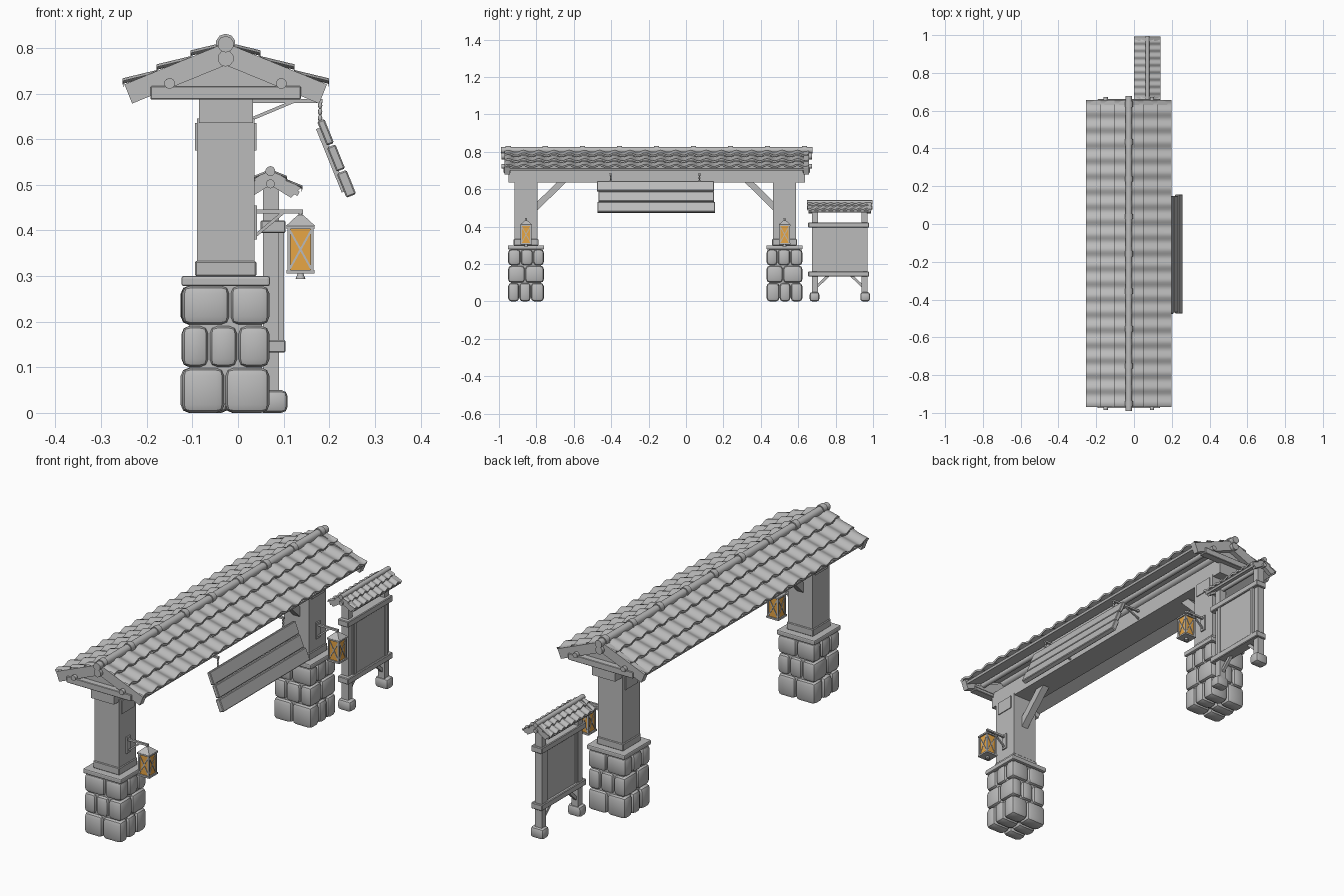
import bpy, bmesh, math, random
from mathutils import Vector, Matrix

random.seed(4)
cube = bpy.data.objects.get("Cube")
if cube:
    bpy.data.objects.remove(cube, do_unlink=True)


def material(name, rgb):
    m = bpy.data.materials.new(name)
    m.use_nodes = True
    m.diffuse_color = (*rgb, 1)
    m.node_tree.nodes["Principled BSDF"].inputs["Base Color"].default_value = (*rgb, 1)
    return m


GREY = material("plain grey", (0.5, 0.5, 0.5))
GLOW = material("amber glass", (0.8, 0.38, 0.06))


def finish(name, bm, mat=GREY, smooth=None):
    bmesh.ops.recalc_face_normals(bm, faces=bm.faces)
    me = bpy.data.meshes.new(name)
    bm.to_mesh(me)
    bm.free()
    me.materials.append(mat)
    if smooth:
        me.shade_smooth()
        me.set_sharp_from_angle(angle=math.radians(smooth))
    ob = bpy.data.objects.new(name, me)
    bpy.context.collection.objects.link(ob)
    return ob


def box(name, centre, size, bevel=0.0, mat=GREY, seg=1, turn=0.0, smooth=None):
    bm = bmesh.new()
    bmesh.ops.create_cube(bm, size=1, matrix=Matrix.Diagonal((*size, 1)))
    if bevel:
        bmesh.ops.bevel(bm, geom=bm.edges[:], offset=bevel, segments=seg,
                        profile=0.5, affect='EDGES')
    ob = finish(name, bm, mat, smooth)
    ob.location = centre
    ob.rotation_euler.y = turn
    return ob


def span(name, x, y, z, **kw):
    """Box given by its two limits on each axis."""
    lim = (x, y, z)
    return box(name, [(a + b) / 2 for a, b in lim], [b - a for a, b in lim], **kw)


def rod(name, a, b, r, sides=8, r2=None):
    a, b = Vector(a), Vector(b)
    d = b - a
    bm = bmesh.new()
    bmesh.ops.create_cone(bm, cap_ends=True, segments=sides, radius1=r,
                          radius2=r if r2 is None else r2, depth=d.length)
    if sides == 4:
        bmesh.ops.rotate(bm, verts=bm.verts, matrix=Matrix.Rotation(math.pi / 4, 3, 'Z'))
    ob = finish(name, bm, smooth=50 if sides > 5 else None)
    ob.location = (a + b) / 2
    ob.rotation_euler = d.to_track_quat('Z', 'Y').to_euler()
    return ob


def prism(name, profile, y0, y1):
    """Outline in x and z, pulled along y."""
    bm = bmesh.new()
    f = bm.faces.new([bm.verts.new((x, y0, z)) for x, z in profile])
    out = bmesh.ops.extrude_face_region(bm, geom=[f])
    bmesh.ops.translate(bm, vec=(0, y1 - y0, 0),
                        verts=[v for v in out["geom"] if isinstance(v, bmesh.types.BMVert)])
    return finish(name, bm)


def chevron(name, cx, apex, slope, half, dx, dz, y0, y1):
    low = apex - slope * half
    prism(name, [(cx - half, low), (cx, apex), (cx + half, low), (cx + half - dx, low - dz),
                 (cx, apex - dz - slope * dx), (cx - half + dx, low - dz)], y0, y1)


def tiles(name, cx, apex, slope, half, y0, y1, rows, waves, amp, lift):
    """Overlapping rows of wavy roof tiles on both slopes."""
    steps = waves * 8
    for side in (-1, 1):
        for r in range(rows):
            d0, d1 = half * r / rows, half * (r + 1) / rows + 0.002
            bm = bmesh.new()
            prev = None
            for i in range(steps + 1):
                y = y0 + (y1 - y0) * i / steps
                w = amp * (1 + math.sin(math.tau * waves * i / steps))
                col = [bm.verts.new((cx + side * d, y, apex - slope * d + h + w))
                       for d, h in ((d0, 0.001), (d1, lift), (d1 - 0.002, lift - 0.01))]
                if prev:
                    for k in (0, 1):
                        bm.faces.new((prev[k], prev[k + 1], col[k + 1], col[k]))
                prev = col
            finish(name, bm, smooth=40)


# Pillars: stone courses, cap slab, timber post, brace
CX = -0.027
COURSES = ((0.0, 0.099, 2, 3), (0.1, 0.191, 3, 2), (0.193, 0.279, 2, 3))


def cuts(n):
    inner = [(i + random.uniform(-0.12, 0.12)) / n for i in range(1, n)]
    return [0] + inner + [1]


def pillar(py, inward):
    for z0, z1, nx, ny in COURSES:
        ys = cuts(ny)
        for j in range(ny):
            xs = cuts(nx)
            for i in range(nx):
                e = random.uniform(0, 0.004)
                lo, w = CX - 0.096, 0.193
                span("base_stone",
                     (lo + w * xs[i] + 0.001 - e * (i == 0), lo + w * xs[i + 1] - 0.001),
                     (py - 0.097 + w * ys[j] + 0.001, py - 0.097 + w * ys[j + 1] - 0.001),
                     (z0, z1), bevel=0.018, seg=2, smooth=35)
    span("stone_core", (CX - .08, CX + .08), (py - .08, py + .08), (0.02, 0.28))
    box("pillar_cap", (CX, py, 0.289), (0.194, 0.194, 0.022), 0.005, seg=2)
    box("post", (CX, py, 0.47), (0.126, 0.124, 0.35))
    box("post_foot", (CX, py, 0.316), (0.134, 0.132, 0.034), 0.003)
    for s in (-1, 1):
        box("post_side_plate", (CX + s * 0.064, py, 0.605), (0.006, 0.09, 0.06))
    rod("brace", (CX, py + inward * 0.05, 0.5), (CX, py + inward * 0.2, 0.648), 0.024, 4)


# Lantern on a wall bracket
def lantern(py):
    x, h = 0.137, 0.025
    span("lantern_wall_plate", (0.034, 0.042), (py - .014, py + .014), (0.38, 0.455))
    span("lantern_arm", (0.038, 0.142), (py - .005, py + .005), (0.437, 0.446))
    rod("lantern_arm_brace", (0.04, py, 0.39), (0.1, py, 0.44), 0.005, 4)
    rod("lantern_hook", (x, py, 0.425), (x, py, 0.442), 0.004)
    box("lantern_glass", (x, py, 0.358), (0.05, 0.05, 0.096), mat=GLOW)
    box("lantern_floor", (x, py, 0.309), (0.062, 0.062, 0.008))
    box("lantern_rim", (x, py, 0.407), (0.062, 0.062, 0.008))
    rod("lantern_roof", (x, py, 0.41), (x, py, 0.434), 0.045, 4, 0.008)
    rod("lantern_finial", (x, py, 0.306), (x, py, 0.293), 0.006, 8, 0.011)
    for k in range(4):
        a = k * math.pi / 2
        ux, uy = round(math.cos(a)), round(math.sin(a))

        def at(side, z):
            return (x + h * (ux - side * uy), py + h * (uy + side * ux), z)
        rod("lantern_corner", at(1, 0.31), at(1, 0.406), 0.005, 4)
        for s in (-1, 1):
            rod("lantern_cross_bar", at(s, 0.313), at(-s, 0.403), 0.003, 4)


for py, inward in ((-0.855, 1), (0.527, -1)):
    pillar(py, inward)
    lantern(py)

# Main beam and roof
Y0, Y1 = -0.97, 0.657
span("main_beam", (CX - .058, CX + .06), (Y0 + .02, Y1 - .02), (0.635, 0.708))
chevron("roof_deck", CX, 0.799, 0.41, 0.215, 0.004, 0.01, Y0 + .01, Y1 - .01)
tiles("roof_tiles", CX, 0.8, 0.41, 0.224, Y0, Y1, 3, 20, 0.006, 0.014)
for a, b in ((Y0, Y0 + .028), (Y1 - .028, Y1)):
    mid, out = (a + b) / 2, (-1 if a < 0 else 1)
    chevron("barge_board", CX, 0.811, 0.41, 0.222, 0.017, 0.042, a, b)
    prism("gable_panel", [(CX - .17, 0.7), (CX + .17, 0.7), (CX, 0.78)],
          mid - out * .016 - .006, mid - out * .016 + .006)
    span("tie_beam", (-0.192, 0.138), (mid - .019, mid + .019), (0.687, 0.716), bevel=0.002)
for x, z, r in ((-0.15, 0.722, 0.012), (CX, 0.777, 0.018), (0.095, 0.722, 0.012)):
    rod("purlin", (x, Y0 - .016, z), (x, Y1 + .016, z), r, 10)
rod("ridge_pole", (CX, Y0 - .02, 0.808), (CX, Y1 + .02, 0.808), 0.018, 10)
for i in range(9):
    y = Y0 + 0.02 + i * 0.198
    rod("ridge_collar", (CX, y - .014, 0.809), (CX, y + .014, 0.809), 0.022, 10)

# Hanging plank sign, tilted, with its brackets
tilt = -0.385
down = Vector((math.sin(-tilt), 0, -math.cos(tilt)))
top = Vector((0.181, -0.163, 0.642))
for i, (w, shift) in enumerate(((0.625, 0), (0.618, 0.003), (0.63, 0.004))):
    p = top + down * (0.029 + 0.061 * i)
    box("sign_plank", (p.x, p.y + shift, p.z), (0.017 + 0.003 * i, w, 0.057), 0.003, turn=tilt)
for y in (-0.403, 0.072):
    p = top + down * 0.09
    box("sign_batten", (p.x - .01, y, p.z - .004), (0.012, 0.03, 0.15), turn=tilt)
    span("sign_arm", (0.03, 0.185), (y - .005, y + .005), (0.679, 0.688))
    rod("sign_arm_brace", (0.032, y, 0.645), (0.12, y, 0.682), 0.005, 4)
    for k in range(3):
        bm = bmesh.new()
        bmesh.ops.create_uvsphere(bm, u_segments=8, v_segments=6, radius=0.008)
        bmesh.ops.scale(bm, verts=bm.verts, vec=(0.6, 0.6, 1))
        finish("sign_chain_link", bm, smooth=60).location = (0.18, y, 0.674 - k * 0.014)

# Notice board with its own small roof
BX, BY0, BY1 = 0.071, 0.65, 0.992
for y, s in ((0.69, 1), (0.955, -1)):
    box("notice_foot", (0.075, y + s * -.003, 0.025), (0.068, 0.052, 0.05), 0.014, seg=2, smooth=35)
    span("notice_post", (0.055, 0.09), (y - .016, y + .016), (0.04, 0.495))
    rod("notice_brace", (BX, y + s * .01, 0.08), (BX, y + s * .07, 0.137), 0.01, 4)
for z in (0.146, 0.408):
    box("notice_rail", (0.077, 0.816, z), (0.055, 0.325, 0.028), 0.003)
span("notice_panel", (0.062, 0.097), (0.7, 0.945), (0.15, 0.405))
for y in (0.71, 0.935):
    span("notice_panel_edge", (0.058, 0.101), (y - .008, y + .008), (0.15, 0.405))
chevron("notice_roof_deck", BX, 0.524, 0.62, 0.064, 0.005, 0.009, BY0 + .005, BY1 - .005)
tiles("notice_roof_tiles", BX, 0.525, 0.62, 0.068, BY0, BY1, 2, 9, 0.004, 0.009)
for a in (BY0 + .004, BY1 - .024):
    chevron("notice_barge_board", BX, 0.535, 0.62, 0.067, 0.022, 0.022, a, a + .02)
rod("notice_purlin", (BX, BY0 - .004, 0.502), (BX, BY1 + .004, 0.502), 0.01, 10)
rod("notice_ridge", (BX, BY0 - .004, 0.53), (BX, BY1 + .004, 0.53), 0.011, 10)
